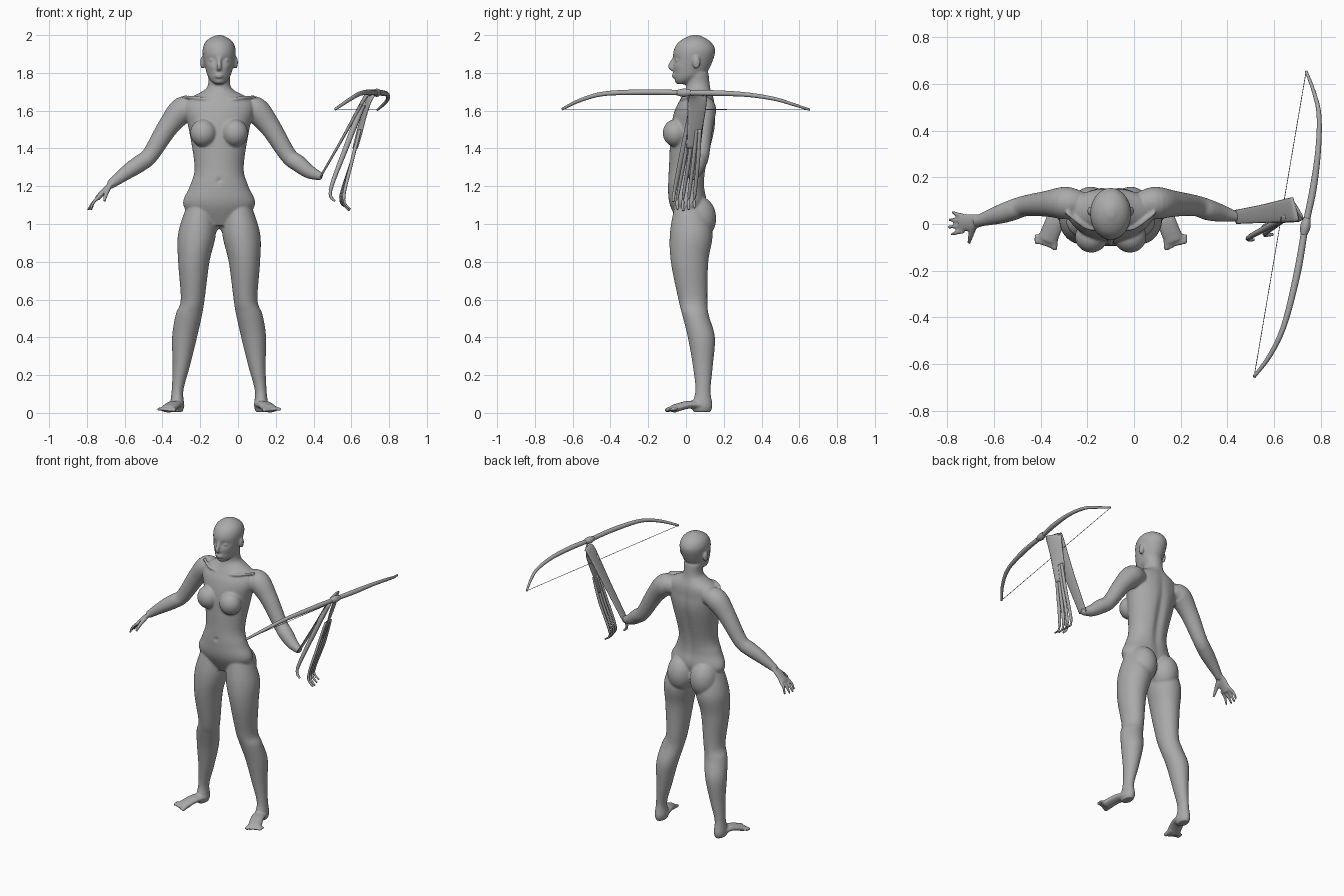
import bpy, bmesh, math
from mathutils import Vector, Matrix

default_cube = bpy.data.objects.get("Cube")
if default_cube:
    bpy.data.objects.remove(default_cube)

MID = -.1  # centre line of the figure

grey = bpy.data.materials.new("plain grey")
grey.use_nodes = True
shade = (.4, .4, .4, 1)
grey.diffuse_color = shade
grey.node_tree.nodes["Principled BSDF"].inputs["Base Color"].default_value = shade


def spline(keys, steps=6):
    """Catmull-Rom interpolation of tuples of any length."""
    last = len(keys) - 1
    rows = []
    for i in range(last):
        before, start, end, after = (Vector(keys[min(max(i + k, 0), last)]) for k in (-1, 0, 1, 2))
        slope_in, slope_out = (end - before) / 2, (after - start) / 2
        for step in range(steps):
            t = step / steps
            ease = t * t * (3 - 2 * t)
            rows.append(start.lerp(end, ease) + slope_in * t * (1 - t) ** 2 - slope_out * t * t * (1 - t))
    return rows + [Vector(keys[last])]


def skin(bm, loops):
    """Bridge closed loops of points and cap both ends."""
    rows = [[bm.verts.new(point) for point in loop] for loop in loops]
    for lower, upper in zip(rows, rows[1:]):
        for i in range(len(lower)):
            bm.faces.new((lower[i - 1], lower[i], upper[i], upper[i - 1]))
    bm.faces.new(reversed(rows[0]))
    bm.faces.new(rows[-1])


def stack(bm, keys, side=1, carve=None, count=48):
    """Horizontal ovals: height, offset from centre, half width, front y, back y."""
    loops = []
    for z, offset, half_width, front, back in spline(keys):
        loop = []
        for i in range(count):
            angle = math.tau * i / count
            point = Vector((offset * side + half_width * math.cos(angle),
                            (front + back) / 2 + (back - front) / 2 * math.sin(angle), z))
            if carve:
                point.y += carve(point)
            point.x += MID
            loop.append(point)
        loops.append(loop)
    skin(bm, loops)


def tube(bm, keys, side=1, mid=0, flat=1, count=16):
    """Sweep an oval along x, y, z with a radius; flat scales its height."""
    path = spline(keys)
    points = [Vector((mid + side * key[0], key[1], key[2])) for key in path]
    loops = []
    for i, centre in enumerate(points):
        along = points[min(i + 1, len(points) - 1)] - points[max(i - 1, 0)]
        across = along.cross((0, 0, 1)).normalized() * path[i][3]
        upward = across.cross(along.normalized()) * flat
        turns = [math.tau * j / count for j in range(count)]
        loops.append([centre + across * math.cos(a) + upward * math.sin(a) for a in turns])
    skin(bm, loops)


def blob(bm, centre, radii):
    place = Matrix.Translation(centre) @ Matrix.Diagonal((*radii, 1))
    bmesh.ops.create_uvsphere(bm, u_segments=28, v_segments=18, radius=1, matrix=place)


def finish(name, bm):
    bmesh.ops.recalc_face_normals(bm, faces=bm.faces)
    mesh = bpy.data.meshes.new(name)
    bm.to_mesh(mesh)
    bm.free()
    mesh.materials.append(grey)
    mesh.polygons.foreach_set("use_smooth", [True] * len(mesh.polygons))
    ob = bpy.data.objects.new(name, mesh)
    bpy.context.collection.objects.link(ob)
    return ob


def falloff(x, z, width, height):
    return math.exp(-(x / width) ** 2 - (z / height) ** 2)


def carve_torso(p):
    """Spine groove behind, navel in front."""
    if p.y > .04:
        return -.016 * falloff(p.x, p.z - 1.38, .025, .24)
    return .012 * falloff(p.x, p.z - 1.23, .01, .01)


def carve_face(p):
    """Eye sockets, a crease under the lips and cheekbones."""
    if p.y > .02:
        return 0
    x = abs(p.x)
    sockets = .017 * falloff(x - .036, p.z - 1.868, .02, .014)
    crease = .006 * falloff(x, p.z - 1.765, .03, .007)
    cheeks = .005 * falloff(x - .045, p.z - 1.835, .02, .02)
    return sockets + crease - cheeks


body = bmesh.new()

# Torso and neck
stack(body, [(.99, 0, .1, -.03, .06), (1.1, 0, .19, -.085, .11), (1.2, 0, .155, -.095, .1),
             (1.3, 0, .13, -.09, .11), (1.5, 0, .16, -.08, .155), (1.6, 0, .185, -.06, .155),
             (1.66, 0, .165, -.03, .15), (1.72, 0, .066, 0, .13), (1.8, 0, .06, 0, .12)], carve=carve_torso)

# Head, nose and lips
stack(body, [(1.74, 0, .02, -.045, 0), (1.76, 0, .045, -.062, .05), (1.8, 0, .066, -.066, .11),
             (1.9, 0, .087, -.068, .153), (1.95, 0, .08, -.05, .143), (1.98, 0, .055, -.015, .11),
             (2, 0, .015, .03, .07)], carve=carve_face, count=72)
tube(body, [(0, -.06, 1.885, .008), (0, -.082, 1.835, .013), (0, -.066, 1.82, .013)], mid=MID)
for z in (1.79, 1.779):
    blob(body, (MID, -.065, z), (.023, .01, .006))

for side in (-1, 1):
    # Eye, ear, breast and buttock
    for offset, y, z, radii in ((.036, -.042, 1.868, (.016, .016, .011)), (.088, .055, 1.855, (.012, .02, .034)),
                                (.083, -.055, 1.482, (.07, .068, .073)), (.085, .06, 1.03, (.09, .1, .12))):
        blob(body, (MID + side * offset, y, z), radii)
    # Collarbone
    tube(body, [(.02, -.02, 1.65, .008), (.1, -.015, 1.665, .01), (.19, .05, 1.675, .008)], side, MID)
    # Leg
    stack(body, [(1.1, .1, .07, -.06, .1), (.95, .117, .1, -.085, .14), (.8, .134, .083, -.08, .118),
                 (.6, .14, .063, -.04, .113), (.52, .16, .07, -.02, .12), (.4, .183, .066, .01, .153),
                 (.25, .2, .046, .036, .142), (.12, .22, .031, .05, .13), (.04, .222, .037, .03, .14),
                 (.005, .222, .028, .04, .13)], side)
    # Foot and toes
    tube(body, [(.22, .08, .04, .04), (.24, .01, .043, .042), (.272, -.07, .02, .043)], side, MID, flat=.5)
    for i in range(5):
        radius = .014 - .0015 * i
        tip = .24 + .02 * i
        tube(body, [(tip, -.045, .02, radius), (tip, -.08, .02, radius),
                    (tip, -.112 + .01 * i, .012, radius * .75)], side, MID)
    # Arm, the left one pinched off below the elbow
    arm = [(.12, .09, 1.61, .05), (.19, .09, 1.605, .07), (.27, .087, 1.515, .056), (.365, .078, 1.365, .045),
           (.42, .06, 1.32, .045)]
    arm += [(.48, .045, 1.275, .036), (.545, .03, 1.25, .02)] if side > 0 else [(.48, .04, 1.28, .04),
                                                                             (.58, .01, 1.205, .023)]
    tube(body, arm, side, MID, count=24)

# Right palm, fingers and thumb
tube(body, [(.56, .015, 1.22, .028), (.6, .008, 1.185, .036), (.645, .004, 1.135, .037)], -1, MID, flat=.4)
for i in range(4):
    y = .022 * (i - 1.4)
    reach = .697 - .008 * (i - 1.4) ** 2
    tube(body, [(.63, y, 1.15, .01), (.665, y * 1.25, 1.115, .009), (reach, y * 1.45, 1.073, .007)], -1, MID)
tube(body, [(.585, -.01, 1.19, .014), (.6, -.05, 1.155, .012), (.608, -.083, 1.12, .008)], -1, MID)

body_ob = finish("body", body)
remesh = body_ob.modifiers.new("blend parts", 'REMESH')
remesh.mode = 'VOXEL'
remesh.voxel_size = .0065
remesh.use_smooth_shade = True
soften = body_ob.modifiers.new("soften", 'SMOOTH')
soften.factor = .5
soften.iterations = 4

# Left forearm drawn out into a thin fold that turns over beside the bow
fold = bmesh.new()
tube(fold, [(.435, .03, 1.247, .03), (.56, .045, 1.465, .04), (.67, .06, 1.665, .052), (.695, .065, 1.685, .05)],
     flat=.16)
tube(fold, [(.7, .065, 1.687, .05), (.69, .06, 1.65, .053), (.655, .05, 1.53, .045), (.62, .036, 1.4, .036)],
     flat=.14)
finish("stretched_forearm", fold)

# Left hand: long drawn-out fingers and thumb
hand = bmesh.new()
for i in range(4):
    y = .03 * (i - 1.5)
    shift = .006 * i
    tube(hand, [(.645, .046 + y * .6, 1.5, .01), (.605, .028 + y * .8, 1.34, .011), (.56 - shift, y, 1.14, .009),
                (.595 - shift, y, 1.07 + .008 * abs(i - 1), .006)], flat=.75)
tube(hand, [(.66, .035, 1.63, .016), (.57, -.015, 1.4, .014), (.49, -.06, 1.18, .01), (.513, -.068, 1.12, .006)])
finish("stretched_hand", hand)

# Bow limbs, grip and string
lower_tip, upper_tip = (.515, -.655, 1.608), (.738, .655, 1.605)
bow = bmesh.new()
tube(bow, [(*lower_tip, .007), (.585, -.56, 1.655, .01), (.645, -.43, 1.69, .012), (.7, -.21, 1.698, .015),
           (.735, -.01, 1.695, .014), (.768, .15, 1.693, .015), (.79, .32, 1.685, .012),
           (.793, .47, 1.662, .01), (.77, .57, 1.632, .008), (*upper_tip, .006)])
finish("bow", bow)
grip = bmesh.new()
tube(grip, [(.728, -.045, 1.695, .015), (.735, -.01, 1.695, .022), (.742, .025, 1.695, .015)])
finish("bow_grip", grip)
string = bmesh.new()
tube(string, [(*lower_tip, .0015), (*upper_tip, .0015)], count=8)
finish("bow_string", string)
